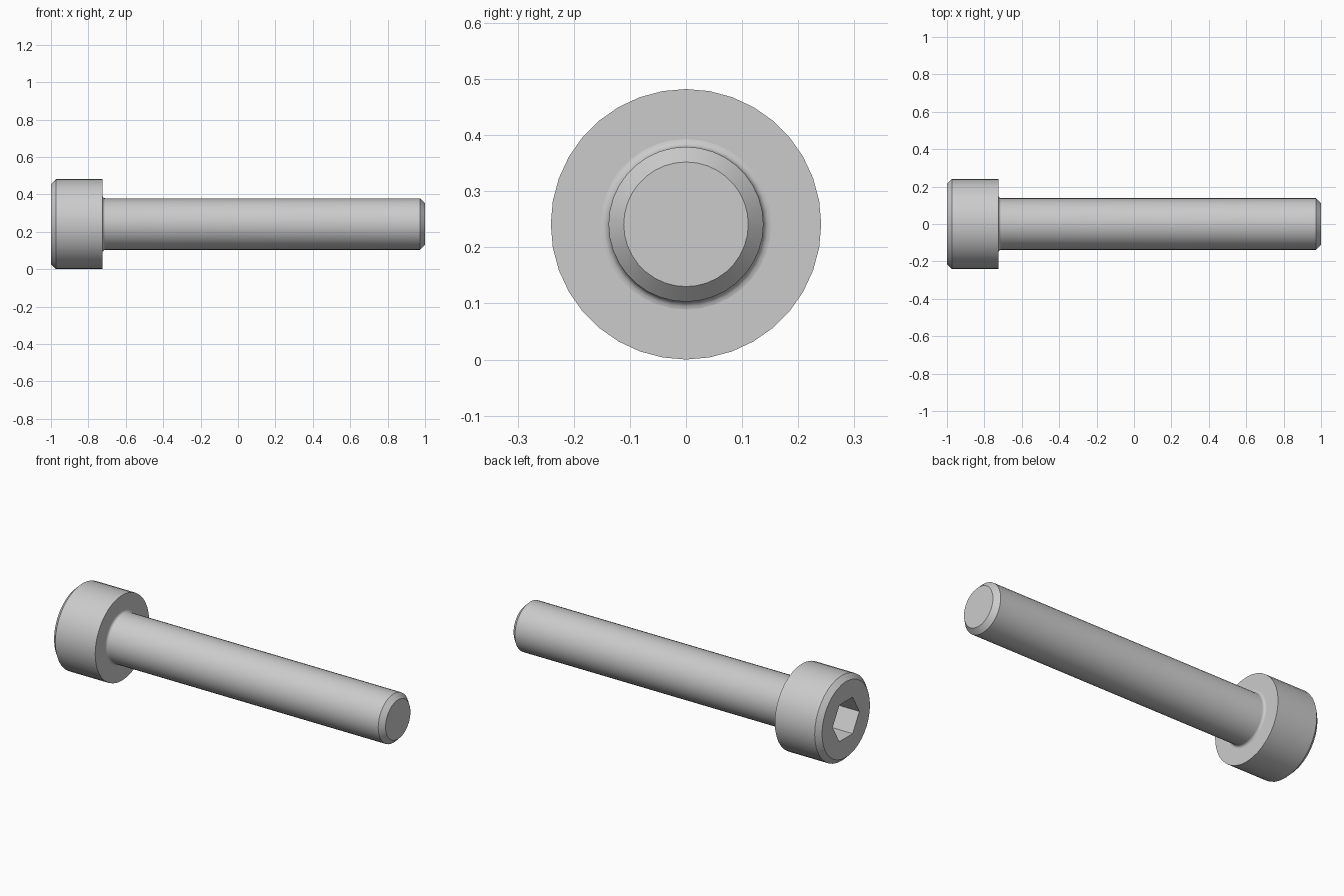
import bpy, bmesh
from math import sin, cos, pi, radians
from mathutils import Matrix, Vector

cube = bpy.data.objects.get("Cube")
if cube:
    bpy.data.objects.remove(cube, do_unlink=True)

SIDES = 36
HEAD_R, SHANK_R = 0.241, 0.138
CHAMFER, FILLET = 0.027, 0.014
NECK_X = -0.724
SOCKET_R, SOCKET_DEPTH = 0.119, 0.138

steel = bpy.data.materials.new("steel grey")
steel.use_nodes = True
steel.diffuse_color = (0.6, 0.6, 0.6, 1)
steel.node_tree.nodes["Principled BSDF"].inputs["Base Color"].default_value = (0.6, 0.6, 0.6, 1)


def lathe(name, profile, sides, caps=(True, True)):
    """Turn an (x, radius) profile around the long axis at head-centre height."""
    bm = bmesh.new()
    rings = []
    for x, r in profile:
        rings.append([bm.verts.new((x, r * cos(2 * pi * i / sides),
                                    HEAD_R + r * sin(2 * pi * i / sides)))
                      for i in range(sides)])
    for a, b in zip(rings, rings[1:]):
        for i in range(sides):
            j = (i + 1) % sides
            bm.faces.new((a[i], a[j], b[j], b[i]))
    if caps[0]:
        bm.faces.new(rings[0][::-1])
    if caps[1]:
        bm.faces.new(rings[-1])
    # Outward normals: the side quads face away from the axis
    for f in bm.faces:
        c = f.calc_center_median()
        out = Vector((0, c.y, c.z - HEAD_R))
        if out.length < 1e-4:
            out = Vector((1 if c.x > profile[0][0] + 1e-5 else -1, 0, 0))
        if f.normal.length == 0:
            f.normal_update()
        if f.normal.dot(out) < 0:
            f.normal_flip()
    mesh = bpy.data.meshes.new(name)
    bm.to_mesh(mesh)
    bm.free()
    mesh.materials.append(steel)
    obj = bpy.data.objects.new(name, mesh)
    bpy.context.collection.objects.link(obj)
    return obj


def activate(obj):
    bpy.ops.object.select_all(action='DESELECT')
    obj.select_set(True)
    bpy.context.view_layer.objects.active = obj


# Cylindrical head, chamfered on its outer end
head = lathe("head", [(-1, HEAD_R - CHAMFER), (-1 + CHAMFER, HEAD_R),
                      (NECK_X, HEAD_R)], SIDES)

# Hexagonal drive socket, flats at top and bottom
cutter = lathe("socket_cutter", [(-1.1, SOCKET_R), (-1 + SOCKET_DEPTH, SOCKET_R)], 6)
cutter.hide_render = True
cut = head.modifiers.new("socket", 'BOOLEAN')
cut.operation = 'DIFFERENCE'
cut.solver = 'EXACT'
cut.object = cutter
activate(head)
bpy.ops.object.modifier_apply(modifier=cut.name)
bpy.data.objects.remove(cutter, do_unlink=True)

# Plain shank: rounded neck fillet, then a chamfered tip
neck = [(NECK_X + FILLET * (1 - cos(a)), SHANK_R + FILLET * (1 - sin(a)))
        for a in (k * pi / 8 for k in range(5))]
shank = lathe("shank", neck + [(1 - CHAMFER, SHANK_R), (1, SHANK_R - CHAMFER)],
              SIDES, caps=(False, True))

for part in (head, shank):
    activate(part)
    bpy.ops.object.shade_smooth_by_angle(angle=radians(30))
